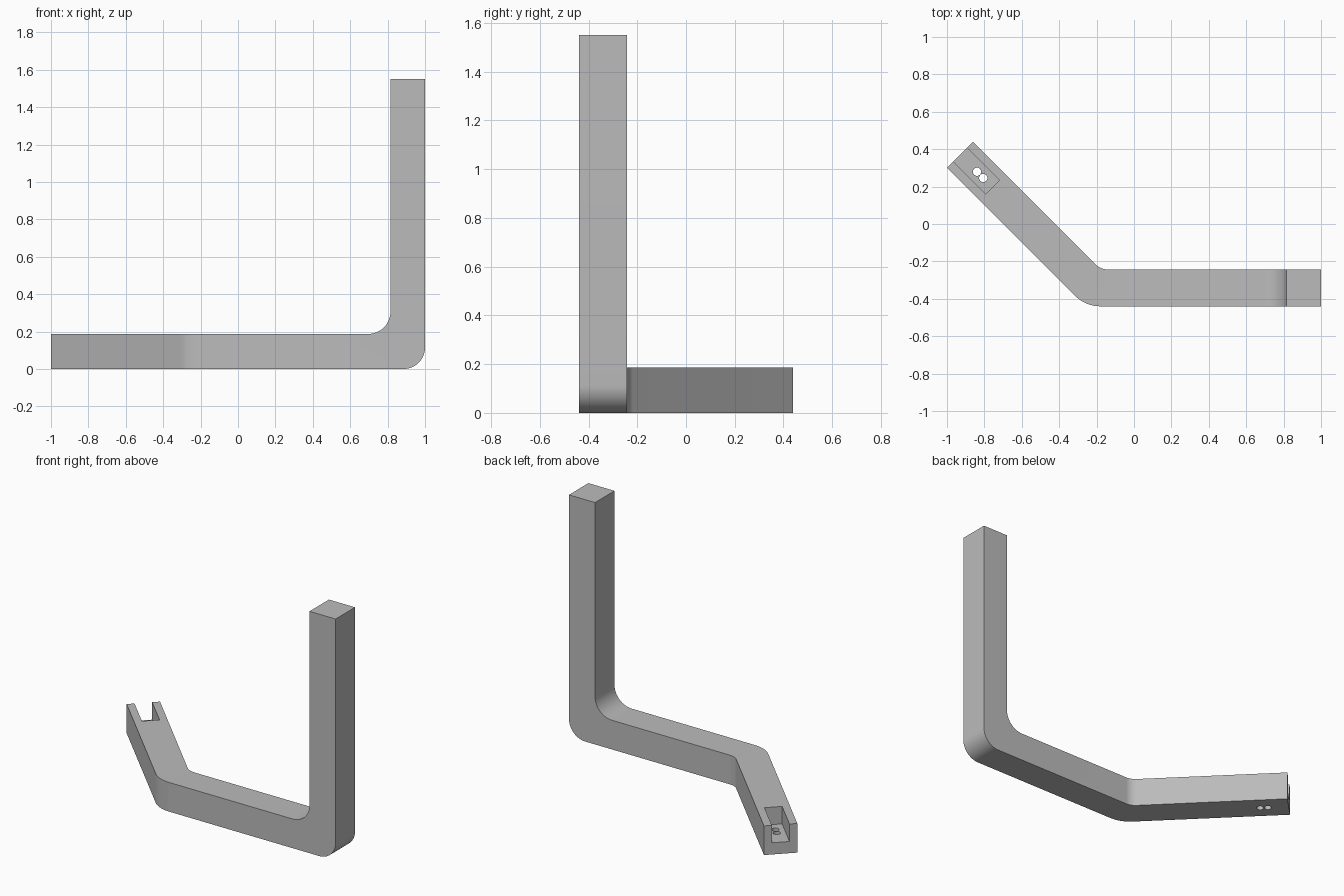
import bpy, bmesh, math
from mathutils import Vector

cube = bpy.data.objects.get("Cube")
if cube:
    bpy.data.objects.remove(cube, do_unlink=True)

steel = bpy.data.materials.new("plain grey")
steel.use_nodes = True
grey = (0.5, 0.5, 0.5, 1)
steel.diffuse_color = grey
steel.node_tree.nodes["Principled BSDF"].inputs["Base Color"].default_value = grey


def rounded(corners, steps=12):
    """Outline from (x, y, radius) corners, each rounded by a tangent arc."""
    outline = []
    for i, (x, y, r) in enumerate(corners):
        p = Vector((x, y))
        if r == 0:
            outline.append(p)
            continue
        a = (Vector(corners[i - 1][:2]) - p).normalized()
        b = (Vector(corners[(i + 1) % len(corners)][:2]) - p).normalized()
        half = a.angle(b) / 2
        centre = p + (a + b).normalized() * r / math.sin(half)
        start = p + a * r / math.tan(half) - centre
        end = p + b * r / math.tan(half) - centre
        sweep = start.angle_signed(end)
        for k in range(steps + 1):
            t = -sweep * k / steps
            c, s = math.cos(t), math.sin(t)
            outline.append(centre + Vector((start.x * c - start.y * s,
                                            start.x * s + start.y * c)))
    return outline


def extrude(name, outline, place, depth):
    """Solid from a flat outline; place maps outline points into space."""
    bm = bmesh.new()
    face = bm.faces.new([bm.verts.new(place(p)) for p in outline])
    grown = bmesh.ops.extrude_face_region(bm, geom=[face])["geom"]
    bmesh.ops.translate(bm, vec=depth,
                        verts=[v for v in grown if isinstance(v, bmesh.types.BMVert)])
    bmesh.ops.recalc_face_normals(bm, faces=bm.faces)
    mesh = bpy.data.meshes.new(name)
    bm.to_mesh(mesh)
    bm.free()
    mesh.materials.append(steel)
    obj = bpy.data.objects.new(name, mesh)
    bpy.context.collection.objects.link(obj)
    return obj


def combine(target, tool, operation):
    """Apply a boolean and drop the tool."""
    mod = target.modifiers.new(operation, "BOOLEAN")
    mod.operation, mod.object, mod.solver = operation, tool, "EXACT"
    bpy.context.view_layer.objects.active = target
    bpy.ops.object.modifier_apply(modifier=mod.name)
    bpy.data.objects.remove(tool, do_unlink=True)


# Side outline: low arm turning up into the post
side = rounded([(-1.2, 0, 0), (1, 0, 0.115), (1, 1.55, 0),
                (0.815, 1.55, 0), (0.815, 0.187, 0.12), (-1.2, 0.187, 0)])
bracket = extrude("bent_bracket", side, lambda p: (p.x, -0.7, p.y), (0, 1.4, 0))

# Plan outline: straight arm with a tail angled back
plan = rounded([(1.2, -0.44, 0), (1.2, -0.243, 0), (-0.178, -0.243, 0.09),
                (-0.861, 0.44, 0), (-1, 0.301, 0), (-0.259, -0.44, 0.19)])
combine(bracket, extrude("plan_tool", plan, lambda p: (p.x, p.y, -0.2), (0, 0, 2)),
        "INTERSECT")

# Open slot in the tail end, measured along and across the tail
tail_end = Vector((-0.9305, 0.3705))
along = Vector((1, -1)).normalized()
across = Vector((1, 1)).normalized()


def on_tail(u, v):
    return tail_end + along * u + across * v


slot = [on_tail(u, v) for u, v in ((-0.1, -0.052), (0.246, -0.052),
                                   (0.246, 0.052), (-0.1, 0.052))]
combine(bracket, extrude("slot_tool", slot, lambda p: (p.x, p.y, 0.075), (0, 0, 0.3)),
        "DIFFERENCE")

# Two screw holes through the slot floor
for u in (0.129, 0.176):
    ring = [on_tail(u + 0.022 * math.cos(a), 0.022 * math.sin(a))
            for a in (math.tau * k / 24 for k in range(24))]
    combine(bracket, extrude("hole_tool", ring, lambda p: (p.x, p.y, -0.1), (0, 0, 0.25)),
            "DIFFERENCE")

bpy.ops.object.select_all(action="DESELECT")
bracket.select_set(True)
bpy.context.view_layer.objects.active = bracket
bpy.ops.object.shade_smooth_by_angle(angle=math.radians(30))
